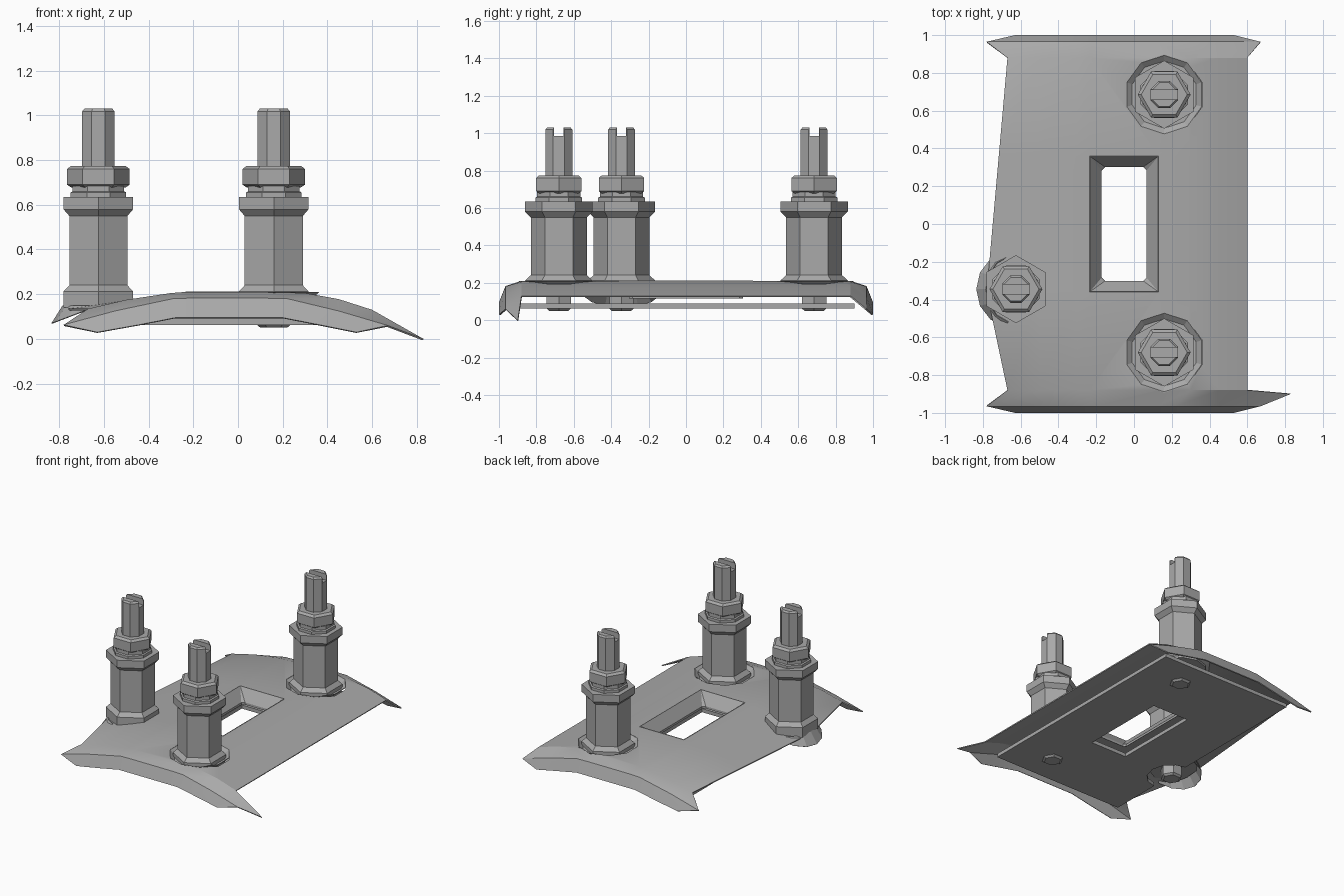
import bpy, bmesh
from math import cos, sin, pi, radians

if "Cube" in bpy.data.objects:
    bpy.data.objects.remove(bpy.data.objects["Cube"])

mat = bpy.data.materials.new("plain grey")
mat.use_nodes = True
grey = (0.4, 0.4, 0.4, 1)
mat.diffuse_color = grey
mat.node_tree.nodes["Principled BSDF"].inputs["Base Color"].default_value = grey


def make(name, bm, fix=True):
    if fix:
        bmesh.ops.recalc_face_normals(bm, faces=bm.faces)
    me = bpy.data.meshes.new(name)
    bm.to_mesh(me)
    bm.free()
    me.materials.append(mat)
    ob = bpy.data.objects.new(name, me)
    bpy.context.collection.objects.link(ob)
    return ob


def lathe(name, center, profile, sides, turn=0.0):
    """Closed faceted solid from (radius, height) pairs."""
    bm = bmesh.new()
    rings = []
    for r, z in profile:
        rings.append([bm.verts.new((center[0] + r * cos(turn + 2 * pi * i / sides),
                                    center[1] + r * sin(turn + 2 * pi * i / sides), z))
                      for i in range(sides)])
    for a, b in zip(rings, rings[1:]):
        for i in range(sides):
            j = (i + 1) % sides
            bm.faces.new((a[i], a[j], b[j], b[i]))
    bm.faces.new(rings[0][::-1])
    bm.faces.new(rings[-1])
    return make(name, bm)


def box(name, lo, hi):
    bm = bmesh.new()
    bmesh.ops.create_cube(bm, size=1)
    for v in bm.verts:
        v.co = [(l + h) / 2 + c * (h - l) for l, h, c in zip(lo, hi, v.co)]
    return make(name, bm)


def apply(ob, mod):
    bpy.context.view_layer.objects.active = ob
    bpy.ops.object.modifier_apply(modifier=mod.name)


def cut(ob, cutter):
    cutter.hide_render = True
    mod = ob.modifiers.new("cut", "BOOLEAN")
    mod.operation, mod.solver, mod.object = "DIFFERENCE", "EXACT", cutter
    apply(ob, mod)
    bpy.data.objects.remove(cutter)


def thicken(ob, amount):
    mod = ob.modifiers.new("thickness", "SOLIDIFY")
    mod.thickness, mod.offset = amount, -1
    apply(ob, mod)


posts = {"back": (0.16, 0.685), "front": (0.16, -0.68), "side": (-0.625, -0.345)}

# Curved cover shell with rolled-down ends and an open window cell
body_x = [-0.67, -0.5, -0.3, -0.235, 0.13, 0.3, 0.45, 0.6]
body_z = [0.135, 0.175, 0.205, 0.21, 0.21, 0.205, 0.178, 0.13]
flare_x = [-0.78, -0.55, -0.29, -0.22, 0.12, 0.22, 0.45, 0.67]
flare_z = [0.063, 0.125, 0.18, 0.182, 0.182, 0.18, 0.125, 0.06]
lip_x = [-0.63, -0.45, -0.28, -0.22, 0.12, 0.2, 0.37, 0.53]
lip_z = [0.03, 0.062, 0.095, 0.095, 0.095, 0.095, 0.062, 0.03]
rows = [(-1, lip_x, lip_z), (-0.965, flare_x, flare_z)]
for y, left in ((-0.88, -0.67), (-0.36, -0.78), (0.36, -0.716), (0.88, -0.67)):
    rows.append((y, [left] + body_x[1:], body_z))
rows += [(0.965, flare_x, flare_z), (1, lip_x, lip_z)]

bm = bmesh.new()
grid = [[bm.verts.new((x, y, z)) for x, z in zip(xs, zs)] for y, xs, zs in rows]
for r in range(len(rows) - 1):
    for c in range(len(body_x) - 1):
        if (r, c) != (3, 3):
            bm.faces.new((grid[r][c], grid[r][c + 1], grid[r + 1][c + 1], grid[r + 1][c]))
# Pointed front corner
tip = bm.verts.new((0.83, -0.9, 0.0))
bm.faces.new((grid[1][-1], tip, grid[2][-1]))
shell = make("cover_shell", bm, fix=False)
thicken(shell, 0.008)
for key in ("back", "front"):
    cut(shell, lathe("recess_cutter", posts[key], [(0.21, 0), (0.21, 0.4)], 10, radians(18)))
bpy.ops.object.select_all(action="DESELECT")
shell.select_set(True)
bpy.context.view_layer.objects.active = shell
bpy.ops.object.shade_smooth_by_angle(angle=radians(25))

# Sloped window frame
bm = bmesh.new()
loops = []
for x0, x1, y0, y1, z, c in ((-0.235, 0.13, -0.36, 0.36, 0.21, 0.002),
                             (-0.175, 0.07, -0.305, 0.305, 0.13, 0.02),
                             (-0.175, 0.07, -0.305, 0.305, 0.115, 0.02)):
    pts = [(x0 + c, y0), (x1 - c, y0), (x1, y0 + c), (x1, y1 - c),
           (x1 - c, y1), (x0 + c, y1), (x0, y1 - c), (x0, y0 + c)]
    loops.append([bm.verts.new((x, y, z)) for x, y in pts])
for a, b in zip(loops, loops[1:]):
    for i in range(8):
        j = (i + 1) % 8
        bm.faces.new((a[i], a[j], b[j], b[i]))
frame = make("window_frame", bm)
thicken(frame, 0.004)

# Flat base plate with a notch and a window
bm = bmesh.new()
outline = [(-0.61, -0.9), (0.47, -0.9), (0.47, 0.9), (-0.61, 0.9)]
base = bm.faces.new([bm.verts.new((x, y, 0.063)) for x, y in outline])
up = bmesh.ops.extrude_face_region(bm, geom=[base])["geom"]
bmesh.ops.translate(bm, vec=(0, 0, 0.027), verts=[g for g in up if isinstance(g, bmesh.types.BMVert)])
plate = make("base_plate", bm)
cut(plate, box("window_cutter", (-0.2, -0.33, 0), (0.1, 0.33, 0.2)))
cut(plate, lathe("notch_cutter", posts["side"], [(0.17, 0), (0.17, 0.2)], 12))

# Seats under the posts
for key in ("back", "front"):
    lathe(key + "_seat", posts[key], [(0.18, 0.165), (0.18, 0.18), (0.213, 0.209), (0.208, 0.209),
                                      (0.178, 0.185)], 10, radians(18))
lathe("side_seat", posts["side"], [(0.18, 0.14), (0.18, 0.155), (0.18, 0.212)], 6, pi / 2)

# Drooping lip beside the side seat
bm = bmesh.new()
cx, cy = posts["side"]
inner, outer = [], []
for i in range(7):
    a = radians(105 + 25 * i)
    inner.append(bm.verts.new((cx + 0.16 * cos(a), cy + 0.18 * sin(a), 0.15)))
    outer.append(bm.verts.new((cx + 0.21 * cos(a), cy + 0.21 * sin(a), 0.15 + 0.08 * cos(a))))
for i in range(6):
    bm.faces.new((inner[i], outer[i], outer[i + 1], inner[i + 1]))
lip = make("side_lip", bm)
thicken(lip, 0.004)

# Posts: hex pillar, washer, nut, slotted stud and lower stud end
for key, p in posts.items():
    lathe(key + "_pillar", p, [(0.18, 0.18), (0.18, 0.212), (0.15, 0.24), (0.15, 0.55),
                               (0.18, 0.58), (0.18, 0.635)], 6, pi / 2)
    lathe(key + "_washer", p, [(0.135, 0.635), (0.135, 0.655), (0.125, 0.66), (0.125, 0.685)], 8, pi / 8)
    lathe(key + "_nut", p, [(0.122, 0.678), (0.14, 0.69), (0.14, 0.76), (0.122, 0.774)], 6)
    stud = lathe(key + "_stud", p, [(0.078, 0.6), (0.078, 1.018), (0.068, 1.03)], 8, pi / 8)
    cut(stud, box("slot_cutter", (p[0] - 0.2, p[1] - 0.025, 0.985), (p[0] + 0.2, p[1] + 0.025, 1.1)))
    lathe(key + "_stud_end", p, [(0.06, 0.05), (0.075, 0.062), (0.075, 0.19)], 6)
